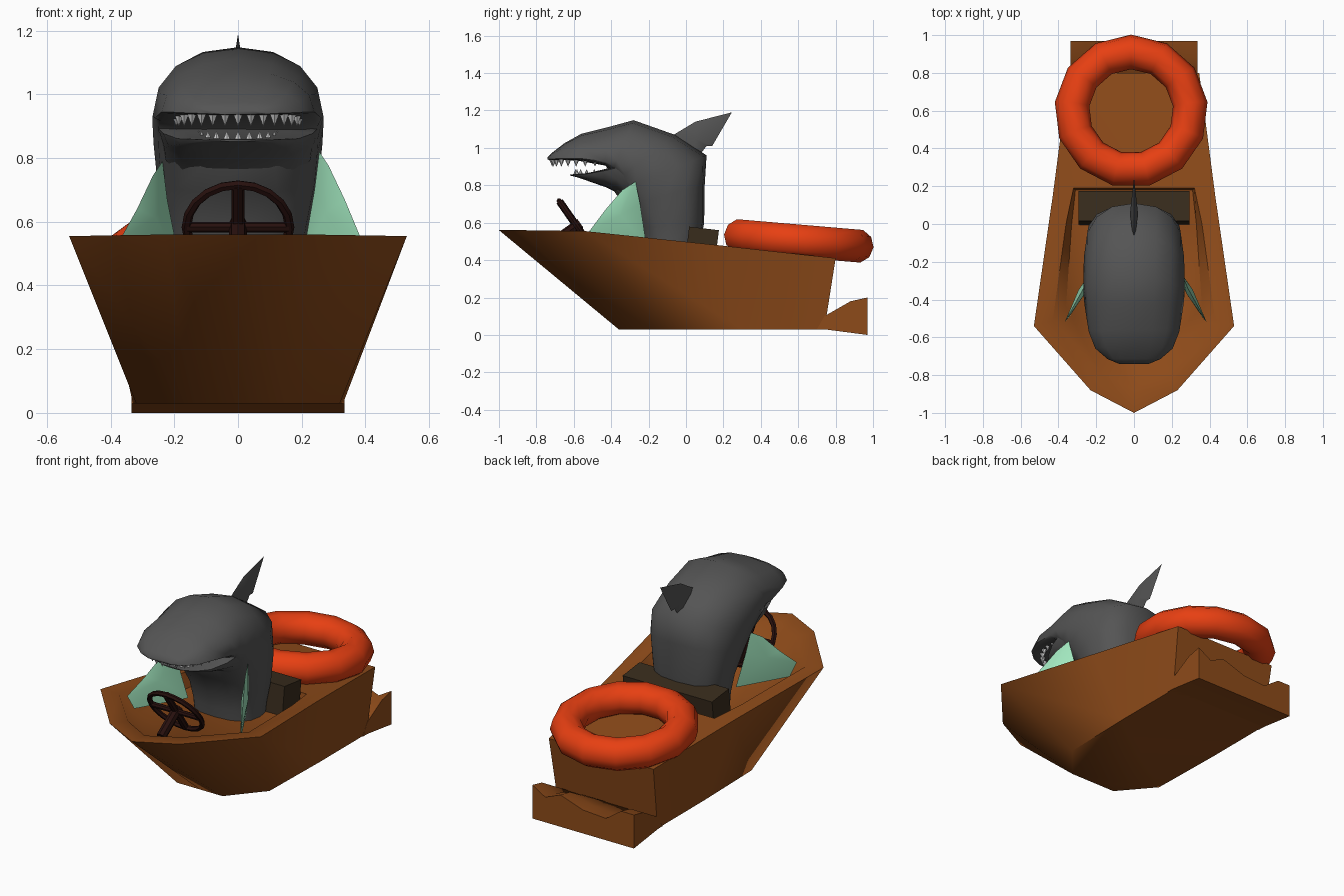
import bpy, bmesh
from math import sin, cos, pi, radians
from mathutils import Vector

if "Cube" in bpy.data.objects:
    bpy.data.objects.remove(bpy.data.objects["Cube"])


def material(name, rgb):
    m = bpy.data.materials.new(name)
    m.diffuse_color = (*rgb, 1)
    m.use_nodes = True
    m.node_tree.nodes["Principled BSDF"].inputs["Base Color"].default_value = m.diffuse_color
    return m


WOOD = material("wood", (0.27, 0.07, 0.01))
ORANGE = material("orange", (0.8, 0.05, 0.006))
SKIN = material("skin", (0.09, 0.09, 0.09))
MINT = material("mint", (0.36, 0.8, 0.52))
DARK = material("dark_wood", (0.04, 0.025, 0.012))
MAROON = material("maroon", (0.02, 0.005, 0.004))
IVORY = material("ivory", (0.75, 0.75, 0.72))


def finish(obj, name, mat, angle=40):
    obj.name = name
    obj.data.materials.append(mat)
    bpy.ops.object.select_all(action='DESELECT')
    obj.select_set(True)
    bpy.context.view_layer.objects.active = obj
    bpy.ops.object.shade_smooth_by_angle(angle=radians(angle))
    return obj


def mesh_object(bm, name, mat, angle=40):
    bmesh.ops.recalc_face_normals(bm, faces=bm.faces)
    me = bpy.data.meshes.new(name)
    bm.to_mesh(me)
    bm.free()
    obj = bpy.data.objects.new(name, me)
    bpy.context.collection.objects.link(obj)
    return finish(obj, name, mat, angle)


def loft(name, rings, mat, angle=40):
    """Skin a list of equal-length closed rings and cap both ends."""
    bm = bmesh.new()
    rows = [[bm.verts.new(p) for p in r] for r in rings]
    n = len(rows[0])
    for a, b in zip(rows, rows[1:]):
        for i in range(n):
            j = (i + 1) % n
            bm.faces.new((a[i], a[j], b[j], b[i]))
    bm.faces.new(rows[0])
    bm.faces.new(rows[-1])
    return mesh_object(bm, name, mat, angle)


def blade(name, pts, centre, bulge, mat):
    """Fin with sharp edges, thickest at its centre."""
    bm = bmesh.new()
    rim = [bm.verts.new(p) for p in pts]
    for s in (-1, 1):
        c = bm.verts.new(Vector(centre) + Vector(bulge) * s)
        for a, b in zip(rim, rim[1:] + rim[:1]):
            bm.faces.new((a, b, c))
    return mesh_object(bm, name, mat, 60)


def mirrored(half):
    """Close an outline whose first point lies on the centre line."""
    return half + [(-x, y, z) for x, y, z in reversed(half[1:])]


# Hull: cockpit floor, inner rim, gunwale and bottom outlines
rim = mirrored([(0, -.88, .55), (.18, -.78, .55), (.43, -.51, .545),
                (.36, 0, .492), (.32, .19, .475)])
floor = mirrored([(0, -.74, .42), (.14, -.67, .42), (.36, -.44, .42),
                  (.33, 0, .41), (.31, .18, .40)])
gunwale = mirrored([(0, -1, .56), (.23, -.88, .56), (.53, -.54, .555),
                    (.43, .15, .482), (.345, .8, .41)])
bottom = mirrored([(0, -.36, .03), (.15, -.36, .03), (.32, -.16, .03),
                   (.33, .3, .03), (.33, .74, .03)])
loft("hull", [floor, rim, gunwale, bottom], WOOD, 60)

# Stern platform with a wavy top
loft("stern_platform",
     [[(x, .70, .03), (x, .74, .10), (x, .88, .1 + (t - .1) * .8), (x, .97, t),
       (x, .97, 0), (x, .74, .03)]
      for x, t in ((-.335, .2), (-.25, .2), (-.15, .13), (0, .14), (.15, .19),
                   (.25, .15), (.335, .2))], WOOD, 60)

# Life ring, tilted along the gunwale
bpy.ops.mesh.primitive_torus_add(major_segments=13, minor_segments=10, major_radius=.315,
                                 minor_radius=.092, location=(-.015, .597, .503),
                                 rotation=(0, .085, pi / 2))
finish(bpy.context.object, "life_ring", ORANGE, 50)

# Seat
bpy.ops.mesh.primitive_cube_add(size=1, location=(0, .085, .475), rotation=(-.12, 0, 0))
bpy.context.object.scale = (.59, .16, .19)
finish(bpy.context.object, "seat", DARK)

# Steering wheel, leaning forward, with spokes and column
hub, up, side = Vector((0, -.585, .583)), Vector((0, -.57, .82)), Vector((1, 0, 0))
bpy.ops.mesh.primitive_torus_add(major_segments=20, minor_segments=6, major_radius=.162,
                                 minor_radius=.015, location=hub,
                                 rotation=Vector((0, .82, .57)).to_track_quat('Z', 'Y').to_euler())
finish(bpy.context.object, "wheel_rim", MAROON)


def rod(name, a, b, r):
    d = b - a
    bpy.ops.mesh.primitive_cylinder_add(vertices=8, radius=r, depth=d.length, location=(a + b) / 2,
                                        rotation=d.to_track_quat('Z', 'Y').to_euler())
    finish(bpy.context.object, name, MAROON)


rod("wheel_spoke_upright", hub - up * .16, hub + up * .16, .02)
rod("wheel_spoke_cross", hub - side * .16, hub + side * .16, .016)
rod("wheel_column", hub + Vector((0, .02, .014)), hub + Vector((0, -.14, -.10)), .028)


# Shark: sections as back y,z / front y,z / half width / height of widest point / roundness
def section(by, bz, fy, fz, w, mid, p=.75, n=16):
    ring = []
    for k in range(n):
        c, s = cos(2 * pi * k / n), sin(2 * pi * k / n)
        sx = abs(c) ** p * (1 if c > 0 else -1)
        t = mid + (1 - mid) * abs(s) ** p if s > 0 else mid - mid * abs(s) ** .8
        ring.append((w * sx, fy + (by - fy) * t, fz + (bz - fz) * t))
    return ring


body = [(.06, .40, -.22, .40, .20, .5), (.075, .48, -.23, .47, .205, .5),
        (.097, .60, -.25, .57, .225, .5),
        (.10, .80, -.32, .69, .255, .5), (.11, .96, -.38, .76, .265, .42, .85),
        (-.06, 1.07, -.39, .81, .268, .35, .88), (-.28, 1.148, -.40, .86, .268, .25, .92),
        (-.42, 1.11, -.43, .905, .262, .1, .95), (-.56, 1.075, -.57, .93, .24, .1, .92),
        (-.65, 1.025, -.66, .935, .205, .1, .9), (-.715, .975, -.715, .935, .14, .15),
        (-.74, .95, -.74, .937, .08, .2)]
loft("shark_body", [section(*s) for s in body], SKIN, 60)

# Lower jaw
jaw = [(-.30, .90, -.30, .70, .245, .85, 1), (-.37, .905, -.37, .76, .25, .92, 1),
       (-.44, .885, -.43, .79, .235, .92, 1), (-.53, .865, -.53, .825, .19, .9),
       (-.59, .86, -.59, .845, .13, .85), (-.62, .858, -.62, .852, .06, .8)]
loft("lower_jaw", [section(*s) for s in jaw], SKIN, 60)


# Teeth along both jaws
def teeth(name, count, rx, ry, cy, z, h, r):
    bm = bmesh.new()
    for i in range(count):
        a = pi * (i + .5) / count
        ret = bmesh.ops.create_cone(bm, cap_ends=True, segments=6, radius1=r, radius2=0, depth=abs(h))
        for v in ret['verts']:
            v.co = Vector((v.co.x + rx * cos(a), v.co.y + cy - ry * sin(a),
                           z + v.co.z * (1 if h > 0 else -1)))
    mesh_object(bm, name, IVORY)


teeth("upper_teeth", 15, .195, .255, -.46, .92, -.042, .018)
teeth("lower_teeth", 11, .125, .17, -.42, .872, .03, .013)

# Dorsal fin
blade("dorsal_fin", [(0, -.10, 1.05), (0, .05, 1.14), (0, .245, 1.19), (0, .14, 1.01),
                     (0, .11, 1.01), (0, .04, .92)], (0, .05, 1.05), (.022, 0, 0), SKIN)

# Side fins, the left one a little lower
for label, s, drop in (("left", -1, .03), ("right", 1, 0)):
    pts = [(s * (x - drop * .6), y, z - drop * (z > .6)) for x, y, z in (
        (.255, -.27, .82), (.285, -.34, .775), (.335, -.43, .67), (.385, -.52, .55),
        (.36, -.49, .47), (.20, -.21, .47), (.24, -.245, .7))]
    blade(label + "_fin", pts, sum(map(Vector, pts), Vector()) / 7,
          (s * .017, .01, .006), MINT)
